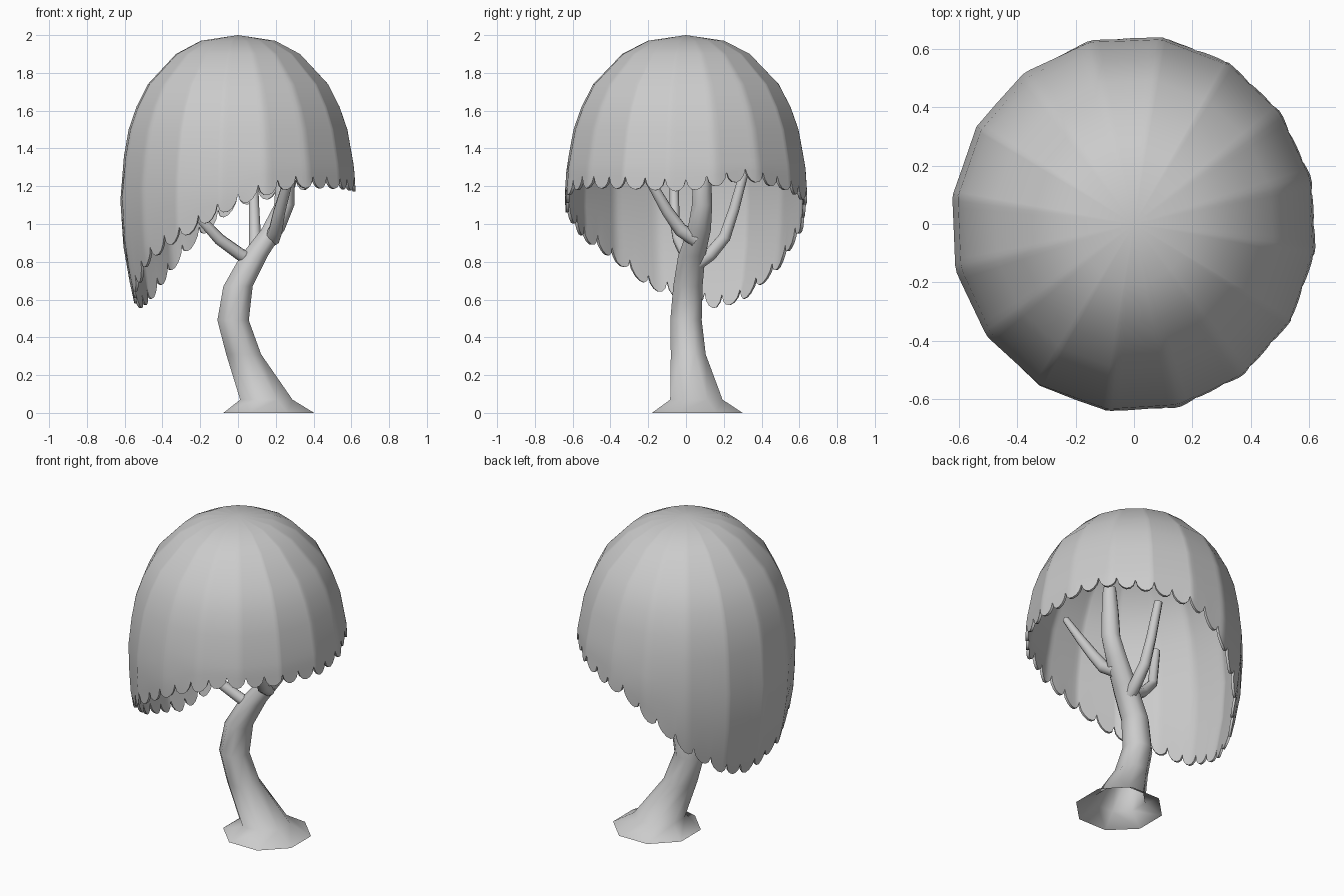
import bpy, bmesh, math
from mathutils import Vector

old = bpy.data.objects.get("Cube")
if old:
    bpy.data.objects.remove(old, do_unlink=True)

grey = bpy.data.materials.new("light_grey")
grey.use_nodes = True
grey.diffuse_color = (0.6, 0.6, 0.6, 1)
grey.node_tree.nodes["Principled BSDF"].inputs["Base Color"].default_value = (0.6, 0.6, 0.6, 1)


def finish(name, bm, angle):
    mesh = bpy.data.meshes.new(name)
    bm.to_mesh(mesh)
    bm.free()
    mesh.materials.append(grey)
    obj = bpy.data.objects.new(name, mesh)
    bpy.context.collection.objects.link(obj)
    bpy.ops.object.select_all(action='DESELECT')
    obj.select_set(True)
    bpy.context.view_layer.objects.active = obj
    bpy.ops.object.shade_smooth_by_angle(angle=math.radians(angle))


def interp(table, x):
    for (x0, y0), (x1, y1) in zip(table, table[1:]):
        if x <= x1:
            return y0 + (y1 - y0) * (x - x0) / (x1 - x0)
    return table[-1][1]


def bridge(bm, rings):
    for a, b in zip(rings, rings[1:]):
        n = len(a)
        for i in range(n):
            j = (i + 1) % n
            bm.faces.new((a[i], a[j], b[j], b[i]))


def limb(name, path, sides, level=False):
    """Tapered tube along (x, y, z, radius) points, capped at the far end."""
    bm = bmesh.new()
    pts = [Vector(p[:3]) for p in path]
    rings = []
    for k, p in enumerate(pts):
        along = pts[min(k + 1, len(pts) - 1)] - pts[max(k - 1, 0)]
        turn = Vector((0, 0, 1)).rotation_difference(along)
        ring = []
        for i in range(sides):
            a = math.tau * (i + 0.5) / sides
            v = Vector((math.cos(a), math.sin(a), 0)) * path[k][3]
            if not level:
                v.rotate(turn)
            ring.append(bm.verts.new(p + v))
        rings.append(ring)
    bridge(bm, rings)
    bm.faces.new(rings[-1])
    finish(name, bm, 70)


# Bent trunk with a flared, open foot
limb("trunk", [
    (0.163, 0.06, 0, 0.26), (0.15, 0.055, 0.07, 0.15), (0.03, 0.012, 0.31, 0.1),
    (-0.026, 0, 0.49, 0.09), (0, 0.01, 0.67, 0.084), (0.085, 0.03, 0.83, 0.078),
    (0.185, 0.07, 0.97, 0.067), (0.245, 0.085, 1.1, 0.058), (0.25, 0.085, 1.26, 0.052),
    (0.26, 0.09, 1.42, 0.04)], 8, level=True)

# Branches
limb("left_branch", [
    (0.07, 0.02, 0.81, 0.036), (0.01, 0, 0.84, 0.034), (-0.1, -0.04, 0.92, 0.032),
    (-0.19, -0.06, 1.02, 0.029), (-0.22, -0.065, 1.25, 0.026)], 8)
limb("front_branch", [
    (0.18, 0.05, 0.92, 0.042), (0.2, -0.03, 0.97, 0.038), (0.22, -0.1, 1.07, 0.033),
    (0.26, -0.18, 1.21, 0.027), (0.28, -0.28, 1.37, 0.02)], 8)
limb("back_branch", [
    (0.08, 0.06, 0.79, 0.038), (0.09, 0.13, 0.84, 0.037), (0.09, 0.205, 0.93, 0.034),
    (0.085, 0.255, 1.08, 0.03), (0.08, 0.315, 1.3, 0.025)], 8)

# Canopy: drooping sixteen-sided dome with a scalloped hem, as a thin shell
profile = [(0.55, 0.565), (0.75, 0.61), (0.9, 0.635), (1.15, 0.65), (1.3, 0.64),
           (1.5, 0.603), (1.62, 0.56), (1.74, 0.497), (1.9, 0.342), (1.97, 0.205), (2, 0)]
hem = [(0, 1.17), (30, 1.23), (60, 1.17), (90, 1.09), (113, 0.89), (129, 0.73),
       (148, 0.59), (163, 0.55), (180, 0.59), (200, 0.66), (213, 0.765), (230, 0.87),
       (240, 0.915), (261, 1.045), (279, 1.135), (298, 1.19), (330, 1.185), (360, 1.17)]
scallop = [(0, 0.07), (0.1, 0.03), (0.28, 0.008), (0.5, 0), (0.72, 0.008), (0.9, 0.03)]
SCALLOPS = 36
SIDE = 360 / 16
columns = [((s + p) * 360 / SCALLOPS, h) for s in range(SCALLOPS) for p, h in scallop]

bm = bmesh.new()


def canopy_ring(height, scale, drop):
    ring = []
    for deg, notch in columns:
        z = height(deg, notch)
        from_middle = math.radians((deg - 14) % SIDE - SIDE / 2)
        flat = math.cos(math.radians(SIDE / 2)) / math.cos(from_middle)
        r, a = interp(profile, z) * scale * flat, math.radians(deg)
        ring.append(bm.verts.new((r * 0.972 * math.cos(a), r * math.sin(a), z - drop)))
    return ring


def canopy_skin(scale, drop):
    """Rings from the hem up to the crown."""
    rings = [canopy_ring(lambda d, n: interp(hem, d) + n, scale, 0)]
    for t in (0.1, 0.35, 0.68):
        rings.append(canopy_ring(
            lambda d, n: (interp(hem, d) + 0.05) * (1 - t) + 1.36 * t, scale, drop * t))
    for z in (1.36, 1.5, 1.62, 1.74, 1.82, 1.9, 1.97):
        rings.append(canopy_ring(lambda d, n: z, scale, drop))
    return rings


outer = canopy_skin(1, 0)
inner = canopy_skin(0.975, 0.015)
bridge(bm, inner[::-1] + outer)
for crown, z, step in ((outer[-1], 2, 1), (inner[-1], 1.985, -1)):
    tip = bm.verts.new((0, 0, z))
    loop = crown[::step]
    for i, v in enumerate(loop):
        bm.faces.new((v, loop[(i + 1) % len(loop)], tip))
finish("canopy", bm, 50)
